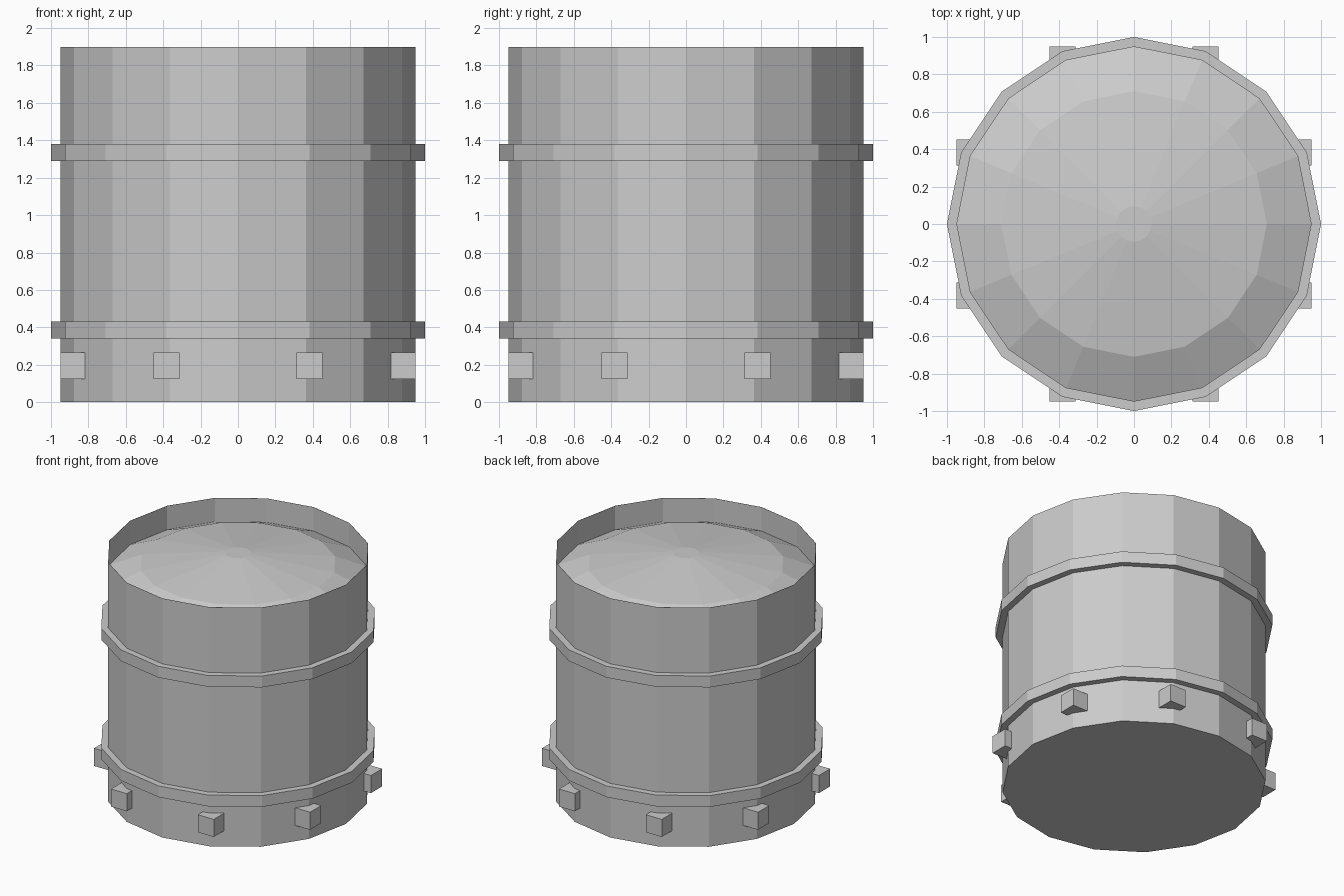
import bpy, bmesh, math

if "Cube" in bpy.data.objects:
    bpy.data.objects.remove(bpy.data.objects["Cube"])

SIDES = 16


def lathe(name, profile, closed=False, cap_start=False, cap_end=False):
    """Spin a (radius, z) profile into a flat-faced 16-sided solid."""
    bm = bmesh.new()
    rings = []
    for r, z in profile:
        rings.append([bm.verts.new((r * math.cos(2 * math.pi * i / SIDES),
                                    r * math.sin(2 * math.pi * i / SIDES), z))
                      for i in range(SIDES)])
    pairs = list(zip(rings, rings[1:]))
    if closed:
        pairs.append((rings[-1], rings[0]))
    for a, b in pairs:
        for i in range(SIDES):
            j = (i + 1) % SIDES
            bm.faces.new((a[i], a[j], b[j], b[i]))
    if cap_start:
        bm.faces.new(rings[0][::-1])
    if cap_end:
        bm.faces.new(rings[-1])
    bmesh.ops.recalc_face_normals(bm, faces=bm.faces)
    mesh = bpy.data.meshes.new(name)
    bm.to_mesh(mesh)
    bm.free()
    obj = bpy.data.objects.new(name, mesh)
    bpy.context.collection.objects.link(obj)
    return obj


# Barrel wall, thin rim and shallow domed lid recessed inside
lathe("barrel_body",
      [(0.95, 0), (0.95, 1.9), (0.949, 1.9), (0.949, 1.71),
       (0.71, 1.815), (0.095, 1.9)],
      cap_start=True, cap_end=True)

# Raised hoops
for name, z0, z1 in (("lower_hoop", 0.34, 0.43), ("upper_hoop", 1.29, 1.38)):
    lathe(name, [(0.94, z0), (1.0, z0), (1.0, z1), (0.94, z1)], closed=True)

# Square studs around the base, in mirrored pairs on all four sides
for sx in (-1, 1):
    for sy in (-1, 1):
        for x, y in ((0.88, 0.382), (0.382, 0.88)):
            bpy.ops.mesh.primitive_cube_add(size=0.14,
                                            location=(sx * x, sy * y, 0.195))
            bpy.context.object.name = "base_stud"
